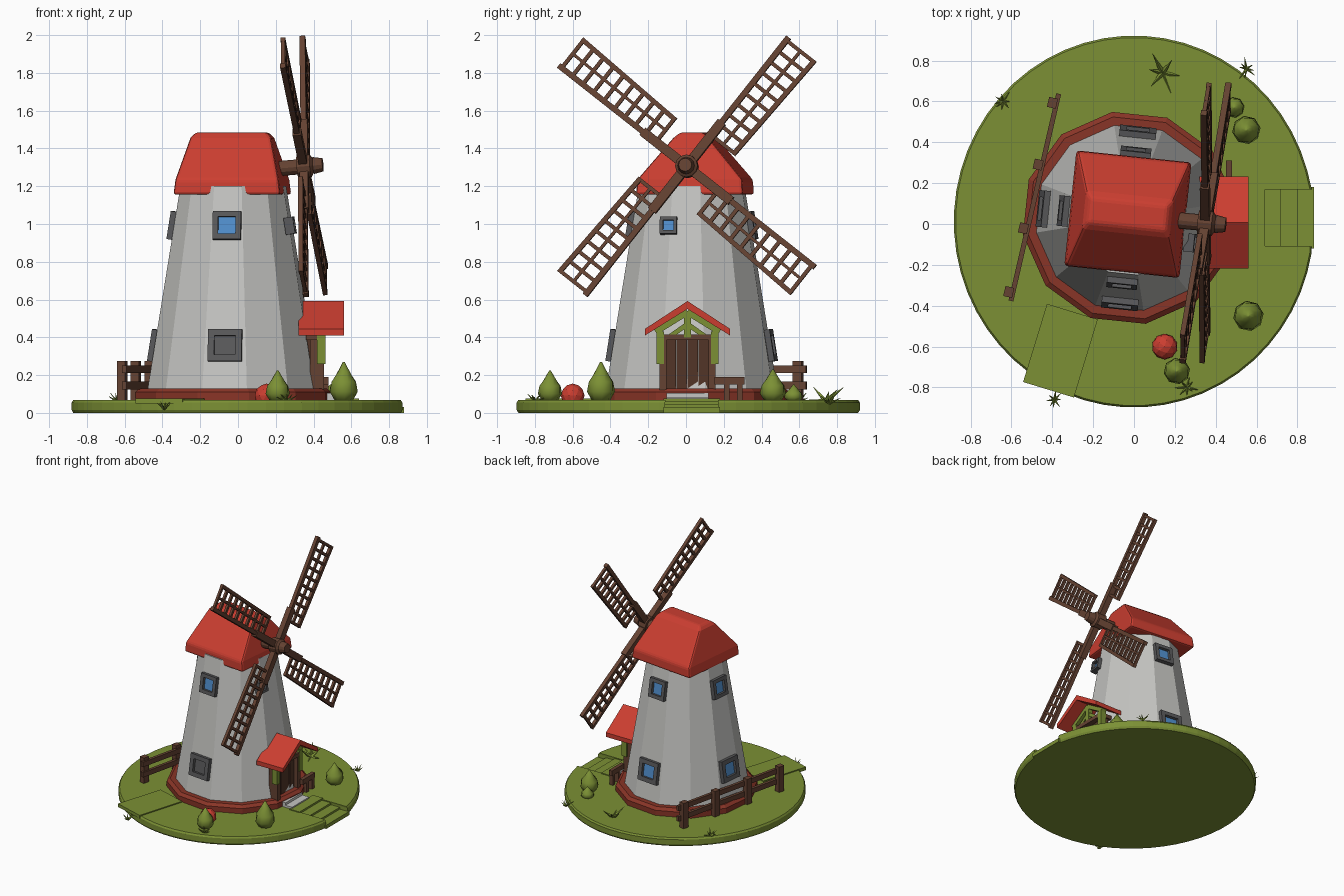
import bpy, bmesh, random
from math import sin, cos, pi, radians, atan2
from mathutils import Matrix, Vector

if "Cube" in bpy.data.objects:
    bpy.data.objects.remove(bpy.data.objects["Cube"])

random.seed(4)
T = lambda x, y, z: Matrix.Translation((x, y, z))
R = lambda deg, axis: Matrix.Rotation(radians(deg), 4, axis)
I = Matrix.Identity(4)


def material(name, rgb):
    m = bpy.data.materials.new(name)
    m.diffuse_color = (*rgb, 1)
    m.use_nodes = True
    m.node_tree.nodes["Principled BSDF"].inputs["Base Color"].default_value = m.diffuse_color
    return m


RED = material("roof red", (0.60, 0.048, 0.03))
WHITE = material("plaster white", (0.56, 0.56, 0.54))
GREEN = material("grass green", (0.20, 0.28, 0.035))
WOOD = material("wood brown", (0.13, 0.055, 0.032))
DOOR = material("door brown", (0.085, 0.036, 0.02))
BRICK = material("brick red", (0.25, 0.035, 0.02))
GREY = material("stone grey", (0.10, 0.10, 0.105))
GLASS = material("glass blue", (0.08, 0.27, 0.60))


def finish(name, bm, mat, M=I, bevel=0, smooth=False):
    bmesh.ops.recalc_face_normals(bm, faces=bm.faces)
    me = bpy.data.meshes.new(name)
    bm.to_mesh(me)
    bm.free()
    me.materials.append(mat)
    ob = bpy.data.objects.new(name, me)
    ob.matrix_world = M
    bpy.context.collection.objects.link(ob)
    if bevel:
        b = ob.modifiers.new("bevel", 'BEVEL')
        b.width, b.segments = bevel, 2
    if smooth:
        me.shade_smooth()
    return ob


def add_box(bm, lo, hi, M=I):
    lo, hi = Vector(lo), Vector(hi)
    S = Matrix.Diagonal((*(hi - lo), 1))
    bmesh.ops.create_cube(bm, size=1, matrix=M @ Matrix.Translation((lo + hi) / 2) @ S)


def add_bar(bm, a, b, w, d):
    """Bar in the yz plane of local x = 0, from a to b, w wide and d deep."""
    v = Vector(b) - Vector(a)
    M = T(0, *a) @ Matrix.Rotation(atan2(v.y, v.x), 4, 'X')
    add_box(bm, (-d / 2, 0, -w / 2), (d / 2, v.length, w / 2), M)


def add_loft(bm, rings, M=I):
    rows = [[bm.verts.new(M @ Vector(p)) for p in ring] for ring in rings]
    n = len(rows[0])
    for a, b in zip(rows, rows[1:]):
        for i in range(n):
            j = (i + 1) % n
            bm.faces.new((a[i], a[j], b[j], b[i]))
    bm.faces.new(rows[0][::-1])
    bm.faces.new(rows[-1])


def ring(r, z, n, turn=0.0):
    return [(r * cos(2 * pi * (i + turn) / n), r * sin(2 * pi * (i + turn) / n), z) for i in range(n)]


def boxes(name, mat, parts, M=I, bevel=0):
    bm = bmesh.new()
    for lo, hi in parts:
        add_box(bm, lo, hi, M)
    return finish(name, bm, mat, bevel=bevel)


# Ground disc with a notch for the steps
outline = []
for i in range(56):
    a = 2 * pi * (i + 0.5) / 56
    x, y = 0.882 * cos(a), 0.012 + 0.91 * sin(a)
    if not (x > 0 and -0.11 < y < 0.17):
        outline.append((x, y))
outline += [(0.87, -0.11), (0.57, -0.11), (0.57, 0.17), (0.87, 0.17)]
bm = bmesh.new()
add_loft(bm, [[(x * s, y * s, z) for x, y in outline]
              for s, z in ((0.99, 0), (1, 0.015), (1, 0.055), (0.99, 0.068))])
finish("ground", bm, GREEN)
boxes("garden_steps", GREEN, [((0.55 + 0.08 * i, -0.12, 0), (0.64 + 0.08 * i, 0.18, 0.075 - 0.015 * i))
                              for i in range(4)])
boxes("path_slab", GREEN, [((-0.13, -0.2, 0.05), (0.13, 0.2, 0.076))], T(-0.36, -0.62, 0) @ R(-17, 'Z'))

# Tower, brick footing and windows share one slightly turned frame
TOWER = T(-0.025, 0.03, 0) @ R(-6, 'Z')


def radius(z):
    return 0.46 - 0.17 * (z - 0.12) / 1.04


bm = bmesh.new()
add_loft(bm, [ring(radius(z), z, 12, 0.5) for z in (0.06, 0.45, 0.8, 1.2)])
finish("tower_wall", bm, WHITE, TOWER)
bm = bmesh.new()
add_loft(bm, [ring(0.525, 0.05, 12, 0.5), ring(0.525, 0.11, 12, 0.5), ring(0.5, 0.13, 12, 0.5)])
finish("brick_footing", bm, BRICK, TOWER)


def window(name, turn, z, w, h, pane, off=0.0):
    M = TOWER @ R(turn, 'Z') @ T(radius(z) * cos(pi / 12), off, z) @ R(-9, 'Y')
    t, a, b = 0.19 * w, w / 2, h / 2
    boxes(name + "_frame", GREY, [((-0.02, -a, -b), (0.03, -a + t, b)), ((-0.02, a - t, -b), (0.03, a, b)),
                                  ((-0.02, -a, b - t), (0.03, a, b)), ((-0.02, -a, -b), (0.03, a, -b + t))], M)
    boxes(name + "_pane", pane, [((0.001, -a + t, -b + t), (0.008, a - t, b - t))], M)


for side, turn in (("front", -90), ("back", 90), ("left", 180)):
    window(side + "_upper_window", turn, 0.99, 0.15, 0.15, GLASS)
    window(side + "_lower_window", turn, 0.355, 0.18, 0.17, GREY if side == "front" else GLASS)
window("right_upper_window", 0, 0.99, 0.09, 0.09, GLASS, -0.09)

# Cap roof: hipped with a flat ridge
bm = bmesh.new()
add_loft(bm, [[(-x, -y, z), (x, -y, z), (x, y, z), (-x, y, z)] for x, y, z in
              ((0.285, 0.285, 1.155), (0.275, 0.28, 1.235), (0.215, 0.095, 1.455), (0.19, 0.06, 1.485))])
finish("cap_roof", bm, RED, T(-0.03, 0.048, 0) @ R(-6, 'Z'), bevel=0.015)

# Rotor: axle, hub and four lattice sails set on one side of their spars
ROTOR = T(0.35, 0.005, 1.305) @ R(-5.5, 'Z') @ R(-5, 'Y')
bm = bmesh.new()
for r1, r2, x0, x1 in ((0.04, 0.04, -0.2, 0), (0.06, 0.06, -0.035, 0.035),
                       (0.06, 0.03, 0.035, 0.055), (0.045, 0.035, 0.05, 0.1)):
    bmesh.ops.create_cone(bm, cap_ends=True, segments=12, radius1=r1, radius2=r2, depth=x1 - x0,
                          matrix=T((x0 + x1) / 2, 0, 0) @ R(90, 'Y'))
finish("rotor_hub", bm, WOOD, ROTOR)
for k in range(4):
    a = radians(52 + 90 * k)
    u, v = Vector((cos(a), sin(a))), Vector((sin(a), -cos(a)))
    P = lambda r, s: u * r + v * s
    bm = bmesh.new()
    add_bar(bm, P(0, 0), P(0.30, 0), 0.05, 0.045)
    add_bar(bm, P(0.2, 0), P(0.87, 0), 0.03, 0.03)
    add_bar(bm, P(0.2, 0.08), P(0.86, 0.095), 0.016, 0.018)
    add_bar(bm, P(0.2, 0.155), P(0.86, 0.185), 0.025, 0.025)
    for i in range(10):
        r = 0.21 + 0.64 * i / 9
        add_bar(bm, P(r, -0.012), P(r, 0.165 + 0.003 * i), 0.02, 0.02)
    finish("sail_%d" % (k + 1), bm, WOOD, ROTOR)

# Porch: gabled roof, green truss, posts, door and step
PORCH = T(0, 0.008, 0)
bm = bmesh.new()
gable = [(-0.225, 0.41), (0, 0.55), (0.225, 0.41), (0.225, 0.445), (0, 0.592), (-0.225, 0.445)]
add_loft(bm, [[(x, y, z) for y, z in gable] for x in (0.32, 0.56)])
finish("porch_roof", bm, RED, PORCH)
bm = bmesh.new()
for s in (-1, 1):
    add_bar(bm, (s * 0.17, 0.43), (0, 0.535), 0.035, 0.04)
    add_bar(bm, (s * 0.10, 0.40), (0, 0.47), 0.025, 0.03)
    add_bar(bm, (s * 0.145, 0.26), (s * 0.145, 0.43), 0.04, 0.045)
add_bar(bm, (0, 0.4), (0, 0.54), 0.035, 0.04)
finish("porch_truss", bm, GREEN, PORCH @ T(0.44, 0, 0))
boxes("porch_frame", WOOD, [((0.38, s * 0.13 - 0.018, 0.06), (0.455, s * 0.13 + 0.018, 0.4)) for s in (-1, 1)]
      + [((0.36, -0.16, 0.385), (0.46, 0.16, 0.415))], PORCH)
boxes("door", DOOR, [((0.34, -0.115 + 0.0575 * i, 0.08), (0.418 + 0.004 * (i % 2), -0.06 + 0.0575 * i, 0.39))
                     for i in range(4)], PORCH)
boxes("door_step", WHITE, [((0.4, -0.11, 0.05), (0.5, 0.11, 0.105)), ((0.49, -0.11, 0.05), (0.56, 0.11, 0.085))], PORCH)
boxes("side_rail", WOOD, [((0.45, 0.15, 0.15), (0.48, 0.31, 0.19)), ((0.45, 0.2, 0.06), (0.48, 0.23, 0.18)),
                          ((0.45, 0.27, 0.06), (0.48, 0.3, 0.18))])

# Fence behind the tower on the left
FENCE = T(-0.505, 0.135, 0) @ R(77, 'Z')
boxes("fence", WOOD, [((x - 0.025, -0.022, 0.05), (x + 0.025, 0.022, 0.275)) for x in (-0.48, -0.16, 0.16, 0.47)]
      + [((-0.52, -0.032, z - 0.02), (0.52, -0.008, z + 0.02)) for z in (0.145, 0.23)], FENCE)

# Teardrop bushes and one round red bush
for i, (x, y, r, h) in enumerate(((0.56, -0.45, 0.075, 0.21), (0.21, -0.72, 0.065, 0.165),
                                  (0.55, 0.46, 0.07, 0.17), (0.49, 0.57, 0.05, 0.09))):
    bm = bmesh.new()
    add_loft(bm, [ring(r * s, h * t, 8, 0.2 * k) for k, (s, t) in
                  enumerate(((0.6, 0), (1, 0.25), (0.9, 0.5), (0.45, 0.75), (0.06, 1)))], T(x, y, 0.06))
    finish("bush_%d" % (i + 1), bm, GREEN, smooth=True)
bm = bmesh.new()
bmesh.ops.create_icosphere(bm, subdivisions=2, radius=0.063, matrix=T(0.15, -0.6, 0.092))
finish("red_bush", bm, RED)


# Grass tufts and a broad leafy plant
def tuft(name, x, y, z, size, count, lean):
    bm = bmesh.new()
    for i in range(count):
        h = size * random.uniform(0.7, 1.1)
        M = T(x, y, z) @ R(360 * i / count + random.uniform(-15, 15), 'Z') @ R(lean * random.uniform(0.6, 1.1), 'Y')
        bmesh.ops.create_cone(bm, cap_ends=True, segments=4, radius1=size * 0.12, radius2=0.001, depth=h,
                              matrix=M @ T(0, 0, h / 2))
    finish(name, bm, GREEN)


for i, (x, y, z) in enumerate(((0.55, 0.76, 0.05), (0.26, -0.8, 0.06), (-0.39, -0.86, 0.02), (-0.64, 0.6, 0.06))):
    tuft("grass_tuft_%d" % (i + 1), x, y, z, 0.06, 8, 65)
tuft("leafy_plant", 0.14, 0.74, 0.06, 0.12, 6, 78)
